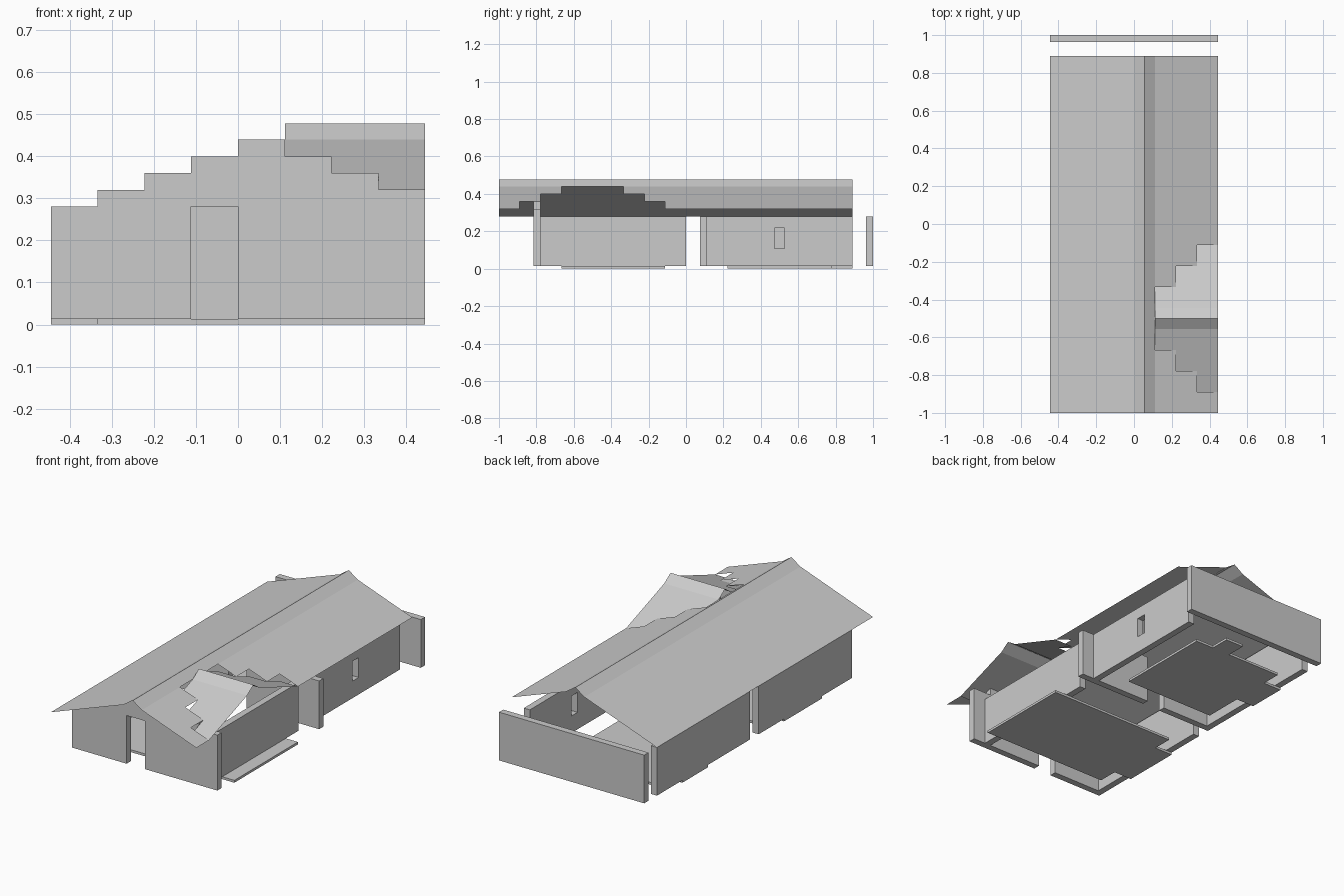
import bpy
import bmesh
from mathutils import Vector

cube = bpy.data.objects.get("Cube")
if cube:
    bpy.data.objects.remove(cube, do_unlink=True)

C = 1 / 9            # plan module
T = C / 3            # wall thickness
FLOOR = 0.0133       # top of the floor slabs
TOP = 0.28           # top of the plain walls
STEP = 0.04          # roof rise per module
RIDGE = 0.478

grey = bpy.data.materials.new("plain_grey")
grey.use_nodes = True
grey.diffuse_color = (0.6, 0.6, 0.6, 1)
grey.node_tree.nodes["Principled BSDF"].inputs["Base Color"].default_value = (0.6, 0.6, 0.6, 1)


def build(name, polygons, thickness=None):
    """Mesh from polygons; a thickness vector extrudes them into a solid."""
    bm = bmesh.new()
    for points in polygons:
        bm.faces.new([bm.verts.new(p) for p in points])
    bmesh.ops.remove_doubles(bm, verts=bm.verts, dist=1e-5)
    if thickness:
        grown = bmesh.ops.extrude_face_region(bm, geom=bm.faces[:], use_keep_orig=True)
        moved = [v for v in grown["geom"] if isinstance(v, bmesh.types.BMVert)]
        bmesh.ops.translate(bm, verts=moved, vec=Vector(thickness))
        bmesh.ops.recalc_face_normals(bm, faces=bm.faces)
    else:
        bm.normal_update()
        for face in bm.faces:
            if face.normal.z < 0:
                face.normal_flip()
    mesh = bpy.data.meshes.new(name)
    bm.to_mesh(mesh)
    bm.free()
    mesh.materials.append(grey)
    obj = bpy.data.objects.new(name, mesh)
    bpy.context.collection.objects.link(obj)
    return obj


def rect(a0, a1, b0, b1):
    return [(a0, b0), (a1, b0), (a1, b1), (a0, b1)]


def wall_x(name, y, outline):
    """Wall running along x, from an outline in x and z."""
    return build(name, [[(x, y, z) for x, z in outline]], (0, T, 0))


def wall_y(name, x, outlines):
    """Wall running along y, from outlines in y and z."""
    return build(name, [[(x, y, z) for y, z in o] for o in outlines], (T, 0, 0))


def slab(name, outline):
    """Floor slab from an outline in plan modules."""
    return build(name, [[(x * C, y * C, 0) for x, y in outline]], (0, 0, FLOOR))


# Front wall with stepped gable and doorway
gable = [(-4 * C, FLOOR), (-4 * C, TOP)]
heights = [0, 1, 2, 3, 4, 3, 2, 1]
for i, h in enumerate(heights):
    z = TOP + h * STEP
    gable += [((i - 4) * C, z), ((i - 3) * C, z)]
gable.pop(1)
gable += [(4 * C, FLOOR), (0, FLOOR), (0, TOP), (-C, TOP), (-C, FLOOR)]
wall_x("front_gable_wall", -7 * C - T, gable)

# Back wall and the partition on both sides of its doorway
wall_x("back_wall", 9 * C - T, rect(-4 * C, 4 * C, FLOOR, TOP))
wall_x("partition_long", C - T, rect(0, 4 * C, FLOOR, TOP))
wall_x("partition_short", C - T, rect(-4 * C, -C, FLOOR, TOP))

# Long side walls, in a front and a back section
for side, x in (("right", -4 * C), ("left", 3 * C)):
    wall_y(side + "_wall_front", x, [rect(-7 * C, 0, FLOOR, TOP)])
    if side == "right":
        wall_y("right_wall_back", x, [rect(C, 8 * C, FLOOR, TOP)])

# Back section of the left wall, framed around a small window
ys = [C, 0.472, 0.526, 8 * C]
zs = [FLOOR, 0.107, 0.217, TOP]
frame = [rect(ys[i], ys[i + 1], zs[j], zs[j + 1])
         for i in range(3) for j in range(3) if (i, j) != (1, 1)]
wall_y("left_wall_back_with_window", 3 * C, frame)

# Floor slabs with doorway tabs
slab("front_floor", [(4, -6), (4, -1), (-3, -1), (-3, -2), (-4, -2),
                     (-4, -5), (-3, -5), (-3, -6)])
slab("back_floor", [(2, 2), (2, 7), (1, 7), (1, 8), (0, 8), (0, 7), (-3, 7),
                    (-3, 6), (-4, 6), (-4, 4), (-3, 4), (-3, 2)])

# Main roof, right slope: eave, ridge cap, ridge
HIP = TOP + 4 * STEP
Y0, Y1 = -9 * C, 8 * C


def strip_y(xa, za, xb, zb, y0=Y0, y1=Y1):
    return [(xa, y0, za), (xb, y0, zb), (xb, y1, zb), (xa, y1, za)]


build("roof_right_slope", [strip_y(-4 * C, TOP, 0, HIP), strip_y(0, HIP, C / 2, RIDGE)])

# Main roof, left slope, with a stepped opening for the dormer
left = [strip_y(C / 2, RIDGE, C, HIP)]
for i in range(3):
    xa, xb = (i + 1) * C, (i + 2) * C
    za, zb = HIP - i * STEP, HIP - (i + 1) * STEP
    left += [strip_y(xa, za, xb, zb, Y0, (-6 - i) * C),
             strip_y(xa, za, xb, zb, (-3 + i) * C, Y1)]
build("roof_left_slope", left)

# Dormer roof: mirrored caps and stepped slopes about its ridge
MID = -4.5 * C
for name, s in (("front", -1), ("back", 1)):
    def strip_x(x0, da, za, db, zb):
        ya, yb = MID + s * da, MID + s * db
        return [(x0, ya, za), (4 * C, ya, za), (4 * C, yb, zb), (x0, yb, zb)]

    faces = [strip_x(C, 0, RIDGE, C / 2, HIP)]
    for i in range(3):
        faces.append(strip_x((i + 1) * C, (i + 0.5) * C, HIP - i * STEP,
                             (i + 1.5) * C, HIP - (i + 1) * STEP))
    build("dormer_%s_slope" % name, faces)
